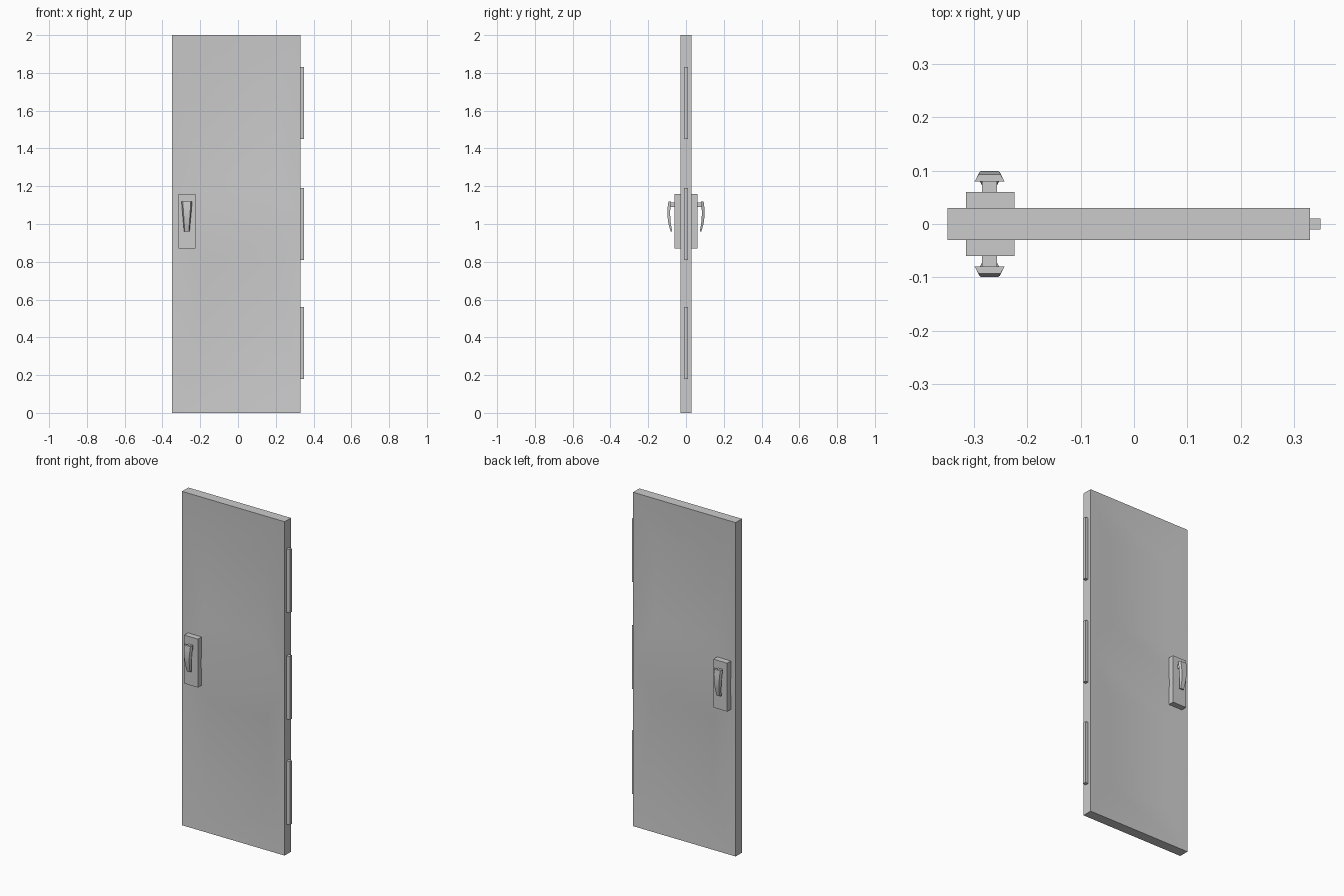
import bpy, bmesh, math

if "Cube" in bpy.data.objects:
    bpy.data.objects.remove(bpy.data.objects["Cube"])


def finish(name, bm, smooth=True):
    bmesh.ops.recalc_face_normals(bm, faces=bm.faces)
    mesh = bpy.data.meshes.new(name)
    bm.to_mesh(mesh)
    bm.free()
    obj = bpy.data.objects.new(name, mesh)
    bpy.context.collection.objects.link(obj)
    if smooth:
        bpy.ops.object.select_all(action='DESELECT')
        obj.select_set(True)
        bpy.context.view_layer.objects.active = obj
        bpy.ops.object.shade_smooth_by_angle(angle=math.radians(30))
    return obj


def box(name, x0, x1, y0, y1, z0, z1):
    bm = bmesh.new()
    bmesh.ops.create_cube(bm, size=1)
    for v in bm.verts:
        v.co.x = x1 if v.co.x > 0 else x0
        v.co.y = y1 if v.co.y > 0 else y0
        v.co.z = z1 if v.co.z > 0 else z0
    return finish(name, bm, False)


# Door leaf: two shallow sunken panels on each face, sloping in from the edges
bm = bmesh.new()
X0, X1, T, DEPTH = -0.35, 0.33, 0.03, 0.017
rows = [0, 1.0, 2.0]
panels = [(0.23, 0.78), (1.25, 1.75)]
rims = []
for s in (-1, 1):
    left = [bm.verts.new((X0, s * T, z)) for z in rows]
    right = [bm.verts.new((X1, s * T, z)) for z in rows]
    for i, (za, zb) in enumerate(panels):
        outer = [left[i], right[i], right[i + 1], left[i + 1]]
        inner = [bm.verts.new((x, s * (T - DEPTH), z))
                 for x, z in ((-0.2, za), (0.2, za), (0.2, zb), (-0.2, zb))]
        bm.faces.new(inner)
        for k in range(4):
            n = (k + 1) % 4
            bm.faces.new((outer[k], outer[n], inner[n], inner[k]))
    rims.append(left + right[::-1])
for k in range(6):
    n = (k + 1) % 6
    bm.faces.new((rims[0][k], rims[0][n], rims[1][n], rims[1][k]))
finish("door_leaf", bm)

# Hinges along the right edge
for i, z in enumerate((0.18, 0.81, 1.45)):
    box(f"hinge_{i + 1}", 0.32, 0.35, -0.01, 0.01, z, z + 0.38)

# Lever sections: height, inner depth, outer depth, half width
HX = -0.271
sections = [(1.12, 0.080, 0.093, 0.028), (1.09, 0.083, 0.097, 0.026),
            (1.05, 0.084, 0.099, 0.0225), (1.00, 0.080, 0.093, 0.018),
            (0.96, 0.073, 0.081, 0.0145)]

# Backplate, stem and curved tapering lever on each side
for side, s in (("front", -1), ("back", 1)):
    ya, yb = sorted((s * 0.025, s * 0.06))
    box(f"{side}_handle_plate", -0.315, -0.224, ya, yb, 0.87, 1.16)
    ya, yb = sorted((s * 0.055, s * 0.086))
    box(f"{side}_handle_stem", HX - 0.014, HX + 0.014, ya, yb, 1.09, 1.115)
    bm = bmesh.new()
    rings = []
    for z, yi, yo, w in sections:
        rings.append([bm.verts.new((HX + x, s * y, z)) for x, y in
                      ((-w, yi), (w, yi), (w * 0.74, yo), (-w * 0.74, yo))])
    for a, b in zip(rings, rings[1:]):
        for k in range(4):
            n = (k + 1) % 4
            bm.faces.new((a[k], a[n], b[n], b[k]))
    bm.faces.new(rings[0])
    bm.faces.new(rings[-1])
    finish(f"{side}_handle_lever", bm)
